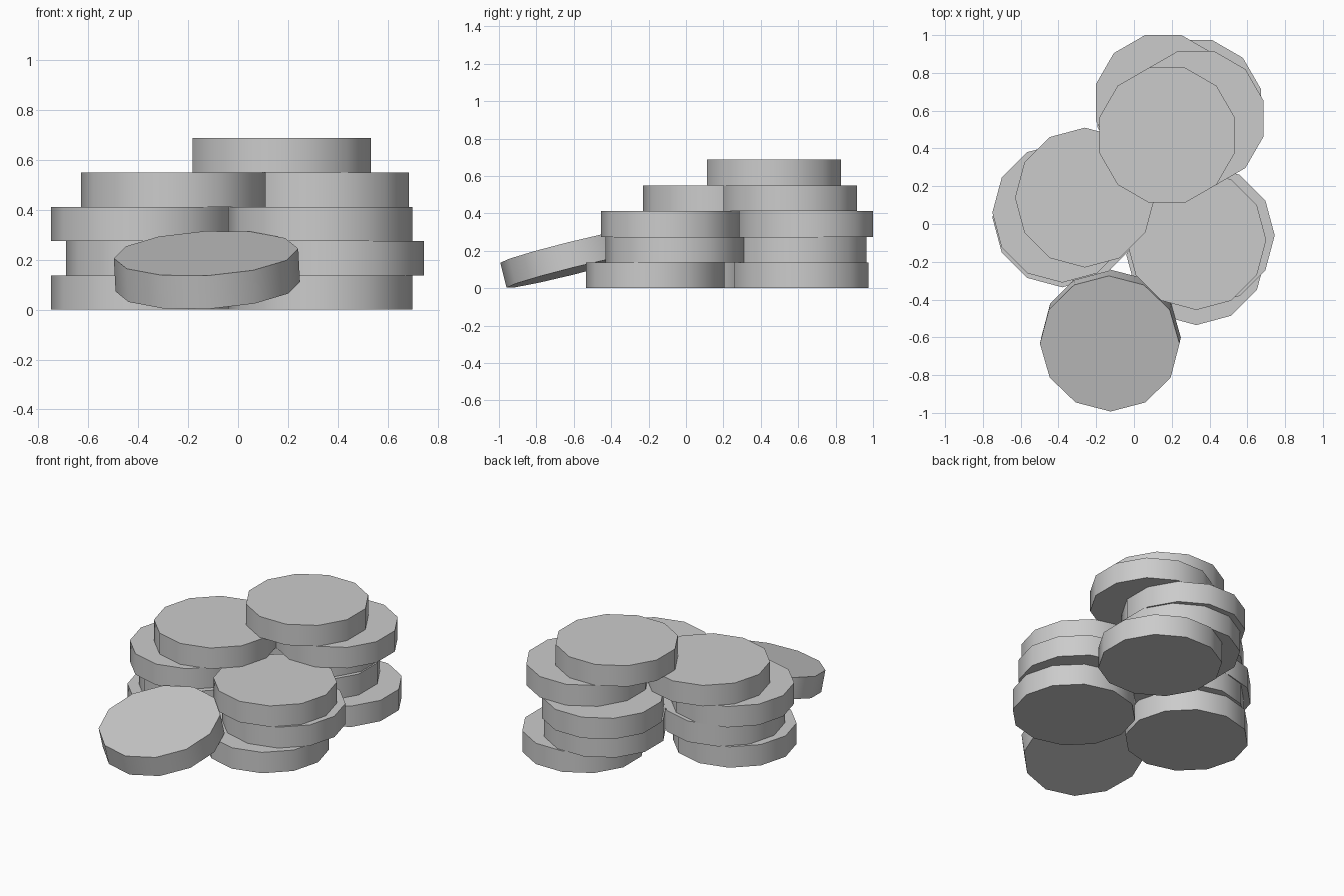
import bpy
from math import radians

cube = bpy.data.objects.get("Cube")
if cube:
    bpy.data.objects.remove(cube, do_unlink=True)

RADIUS, THICK = 0.37, 0.1375

grey = bpy.data.materials.new("light_grey")
grey.use_nodes = True
colour = (0.6, 0.6, 0.6, 1)
grey.diffuse_color = colour
grey.node_tree.nodes["Principled BSDF"].inputs["Base Color"].default_value = colour


def disc(name, location, rotation):
    """Twelve-sided disc with a smooth rim and crisp edges."""
    bpy.ops.mesh.primitive_cylinder_add(vertices=12, radius=RADIUS, depth=THICK,
                                        location=location, rotation=rotation)
    obj = bpy.context.object
    obj.name = name
    obj.data.materials.append(grey)
    bpy.ops.object.shade_smooth_by_angle(angle=radians(40))
    return obj


# Stacks: turn in degrees, then disc centres from the bottom up
stacks = {
    "right_stack": (0, [(-0.38, 0.035), (-0.32, 0.07), (-0.38, 0.06), (-0.26, 0.14)]),
    "left_stack": (0, [(0.33, -0.165), (0.375, -0.06), (0.33, -0.085)]),
    "back_stack": (15, [(0.315, 0.618), (0.165, 0.607), (0.155, 0.643),
                        (0.328, 0.558), (0.175, 0.47)]),
}
for name, (turn, centres) in stacks.items():
    for i, (x, y) in enumerate(centres):
        disc(f"{name}_disc_{i + 1}", (x, y, (i + 0.5) * THICK), (0, 0, radians(turn)))

# Loose disc leaning on the stacks
disc("leaning_disc", (-0.125, -0.617, 0.159), (radians(14), radians(-3), 0))
